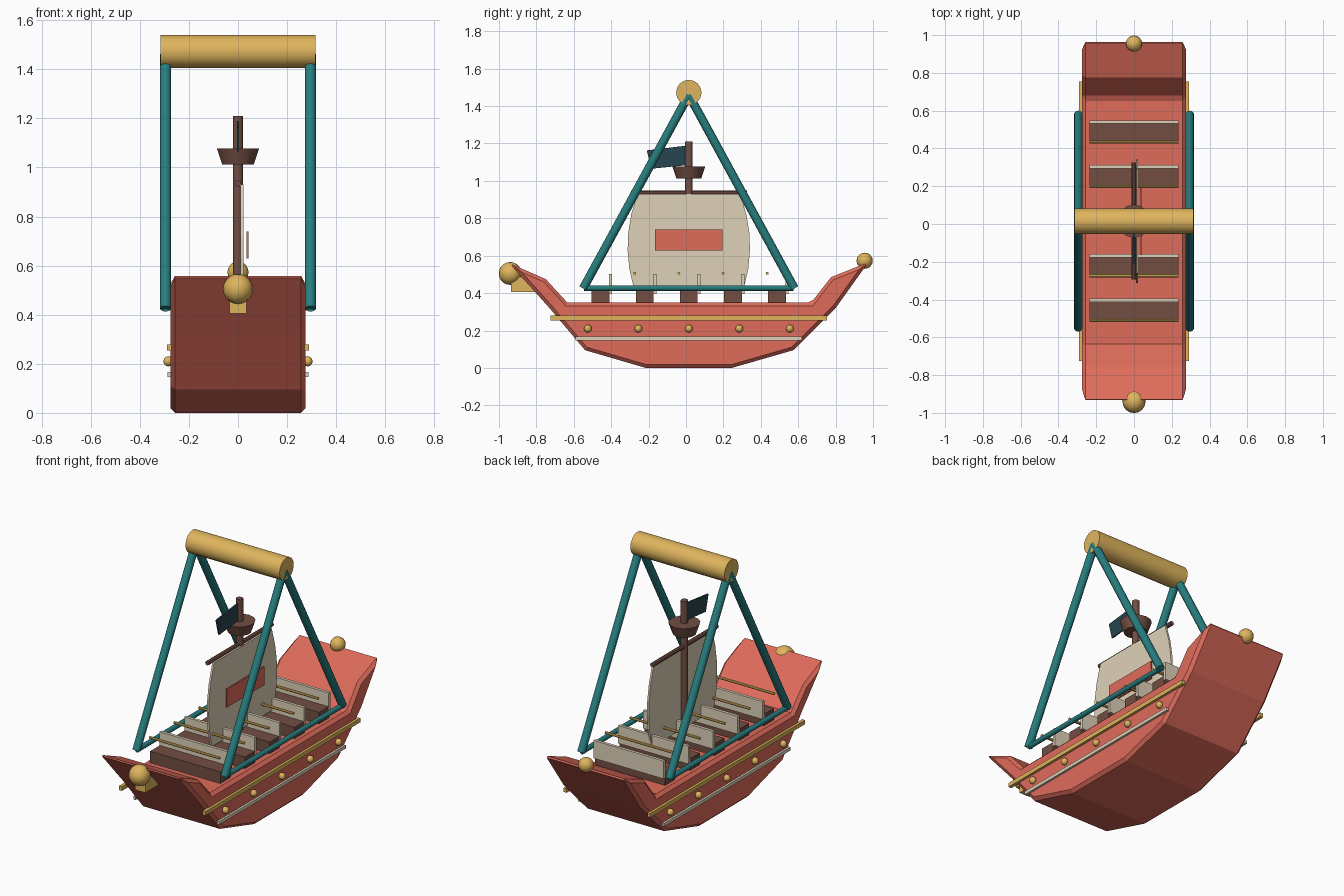
import bpy, bmesh, math
from mathutils import Vector

if "Cube" in bpy.data.objects:
    bpy.data.objects.remove(bpy.data.objects["Cube"])


def material(name, rgb):
    m = bpy.data.materials.new(name)
    m.diffuse_color = (*rgb, 1)
    m.use_nodes = True
    m.node_tree.nodes["Principled BSDF"].inputs["Base Color"].default_value = m.diffuse_color
    return m


CORAL = material("coral", (0.74, 0.15, 0.105))
GOLD = material("gold", (0.74, 0.46, 0.11))
TEAL = material("teal", (0.021, 0.205, 0.21))
BROWN = material("brown", (0.17, 0.076, 0.055))
CREAM = material("cream", (0.73, 0.64, 0.48))
NAVY = material("navy", (0.02, 0.06, 0.08))
CY = 0.015  # middle of the boat along y


def finish(name, mat, smooth=False):
    ob = bpy.context.object
    ob.name = name
    ob.data.materials.append(mat)
    if smooth:
        bpy.ops.object.shade_smooth_by_angle(angle=math.radians(40))
    return ob


def box(name, mat, loc, size):
    bpy.ops.mesh.primitive_cube_add(size=1, location=loc)
    ob = finish(name, mat)
    ob.scale = size
    return ob


def ball(name, mat, loc, r, seg=16, rings=10):
    bpy.ops.mesh.primitive_uv_sphere_add(segments=seg, ring_count=rings, radius=r, location=loc)
    return finish(name, mat, True)


def rod(name, mat, a, b, r, r2=None, sides=12):
    a, b = Vector(a), Vector(b)
    d = b - a
    bpy.ops.mesh.primitive_cone_add(vertices=sides, radius1=r, radius2=r if r2 is None else r2,
                                    depth=d.length, location=(a + b) / 2,
                                    rotation=d.to_track_quat('Z', 'Y').to_euler())
    return finish(name, mat, True)


def slab(name, mat, profile, x, width):
    """Side (y, z) outline extruded along x."""
    bm = bmesh.new()
    face = bm.faces.new([bm.verts.new((x - width / 2, y, z)) for y, z in profile])
    ext = bmesh.ops.extrude_face_region(bm, geom=[face])
    bmesh.ops.translate(bm, vec=(width, 0, 0),
                        verts=[v for v in ext["geom"] if isinstance(v, bmesh.types.BMVert)])
    bmesh.ops.recalc_face_normals(bm, faces=bm.faces)
    me = bpy.data.meshes.new(name)
    bm.to_mesh(me)
    bm.free()
    ob = bpy.data.objects.new(name, me)
    bpy.context.collection.objects.link(ob)
    bpy.context.view_layer.objects.active = ob
    return finish(name, mat)


# Hull with chamfered edges
hull = slab("hull", CORAL, [
    (-0.945, 0.56), (-0.73, 0.32), (-0.54, 0.095), (-0.215, 0.0), (0.245, 0.0), (0.575, 0.095),
    (0.80, 0.32), (0.975, 0.565), (0.775, 0.485), (0.67, 0.35), (-0.635, 0.35), (-0.75, 0.475)],
    0, 0.55)
bev = hull.modifiers.new("bevel", 'BEVEL')
bev.width = 0.018
bev.segments = 1
bev.limit_method = 'ANGLE'
bev.angle_limit = math.radians(50)

# Bow figurehead and stern lantern
ball("figurehead", GOLD, (0, -0.94, 0.505), 0.061)
box("figurehead_bracket", GOLD, (0, -0.865, 0.445), (0.07, 0.14, 0.08))
ball("stern_lantern", GOLD, (0, 0.955, 0.573), 0.043)

for side, s in (("left", -1), ("right", 1)):
    # Hull trim and rivets
    box(f"{side}_gold_trim", GOLD, (s * 0.28, CY, 0.267), (0.02, 1.48, 0.025))
    box(f"{side}_cream_trim", CREAM, (s * 0.28, CY, 0.157), (0.016, 1.21, 0.02))
    for i in range(-2, 3):
        ball(f"{side}_rivet", GOLD, (s * 0.284, CY + i * 0.27, 0.21), 0.021, 10, 6)
    # Swing frame
    x = s * 0.295
    for end, e in (("front", -1), ("back", 1)):
        rod(f"{side}_{end}_swing_arm", TEAL, (x, CY, 1.46), (x, CY + e * 0.565, 0.425), 0.023)
    rod(f"{side}_lower_bar", TEAL, (x, CY - 0.56, 0.427), (x, CY + 0.56, 0.427), 0.015)

# Pivot axle
rod("pivot_axle", GOLD, (-0.315, CY, 1.472), (0.315, CY, 1.472), 0.068, sides=16)

# Bench rows
for i in range(-2, 3):
    y = CY + i * 0.236
    box("bench_seat", BROWN, (0, y, 0.38), (0.47, 0.095, 0.08))
    box("bench_back", CREAM, (0, y + 0.053, 0.449), (0.47, 0.018, 0.108))
    rod("grab_bar", GOLD, (-0.235, y - 0.053, 0.506), (0.235, y - 0.053, 0.506), 0.008, sides=8)

# Mast, yard and crow's nest
rod("mast", BROWN, (0, CY, 0.34), (0, CY, 1.21), 0.021)
rod("yard", BROWN, (0, CY - 0.31, 0.935), (0, CY + 0.31, 0.935), 0.013, sides=8)
rod("crows_nest", BROWN, (0, CY, 1.012), (0, CY, 1.077), 0.066, 0.088, sides=14)

# Sail with bowed sides, patch and flag
half = [(0.295, 0.43), (0.318, 0.53), (0.327, 0.63), (0.324, 0.72), (0.308, 0.82), (0.275, 0.93)]
slab("sail", CREAM, [(CY + y, z) for y, z in half] + [(CY - y, z) for y, z in reversed(half)],
     0.016, 0.012)
box("sail_patch", CORAL, (0.038, CY, 0.684), (0.008, 0.36, 0.11))
slab("flag", NAVY, [(CY, 1.19), (-0.21, 1.163), (-0.185, 1.065), (CY, 1.085)], 0, 0.008)
